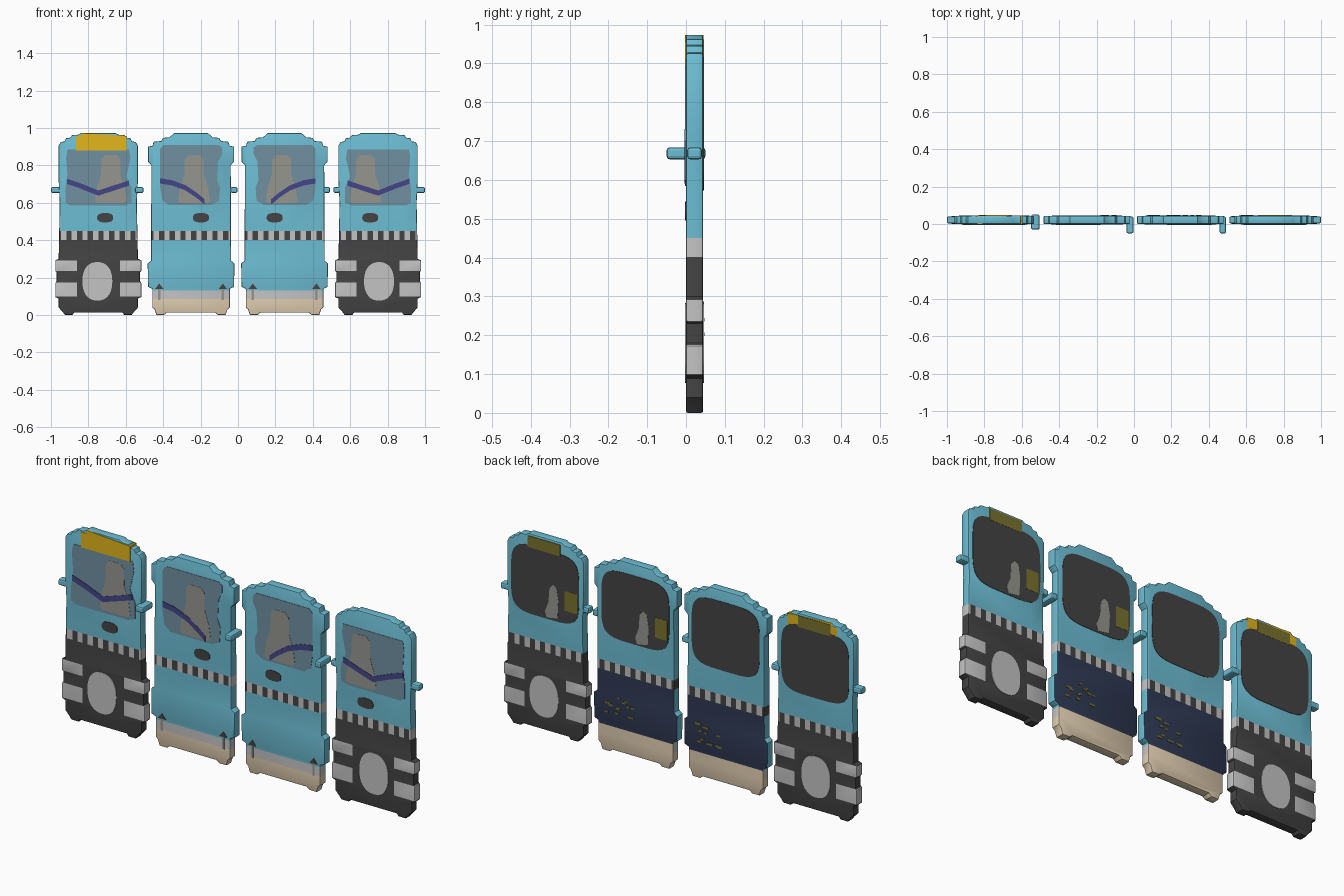
import bpy, bmesh, math, random
from mathutils import Vector

if "Cube" in bpy.data.objects:
    bpy.data.objects.remove(bpy.data.objects["Cube"])

random.seed(4)

def srgb(r, g, b):
    f = lambda c: (c / 255 / 12.92) if c < 11 else ((c / 255 + 0.055) / 1.055) ** 2.4
    return (f(r), f(g), f(b), 1)

COLOURS = {
    "sky_blue": (108, 188, 210), "charcoal": (68, 68, 68), "light_grey": (196, 196, 196),
    "cream": (226, 207, 178), "yellow": (226, 182, 28), "wiper_indigo": (68, 70, 135),
    "glass_grey": (112, 145, 160), "navy": (46, 56, 82), "seat_grey": (150, 150, 143),
    "olive": (122, 114, 46),
}
MATS = {}
for n, c in COLOURS.items():
    MATS[n] = bpy.data.materials.new(n)
    MATS[n].diffuse_color = srgb(*c)
NAMES = list(COLOURS)
DEPTH = 0.044

def finish(bm, name, mats):
    bmesh.ops.recalc_face_normals(bm, faces=bm.faces[:])
    me = bpy.data.meshes.new(name)
    bm.to_mesh(me)
    bm.free()
    ob = bpy.data.objects.new(name, me)
    bpy.context.collection.objects.link(ob)
    for m in mats:
        me.materials.append(MATS[m])
    return ob

def prism(pts, y0, y1):
    bm = bmesh.new()
    f = bm.faces.new([bm.verts.new((x, y0, z)) for x, z in pts])
    r = bmesh.ops.extrude_face_region(bm, geom=[f])
    vs = [v for v in r["geom"] if isinstance(v, bmesh.types.BMVert)]
    bmesh.ops.translate(bm, verts=vs, vec=(0, y1 - y0, 0))
    return bm

def plate(name, pts, cx, mat, h, back=False):
    """Thin painted detail lying on the front or back skin."""
    y0, y1 = (DEPTH - 0.002, DEPTH + h) if back else (-h, 0.002)
    return finish(prism([(cx + x, z) for x, z in pts], y0, y1), name, [mat])

def oval(cx, cz, rx, rz, e=2.0, n=36):
    out = []
    for i in range(n):
        c, s = math.cos(i * math.tau / n), math.sin(i * math.tau / n)
        out.append((cx + rx * math.copysign(abs(c) ** (2 / e), c),
                    cz + rz * math.copysign(abs(s) ** (2 / e), s)))
    return out

def box(x0, x1, z0, z1):
    return [(x0, z0), (x1, z0), (x1, z1), (x0, z1)]

def ribbon(path, w):
    return [(x, z - w) for x, z in path] + [(x, z + w) for x, z in reversed(path)]

# half outlines of the two panel types
CAB = [(.13, .012), (.138, 0), (.178, 0), (.19, .016), (.212, .04), (.212, .088), (.23, .096),
       (.23, .172), (.223, .18), (.223, .23), (.23, .236), (.23, .292), (.212, .3), (.206, .6),
       (.212, .72), (.212, .905), (.20, .925), (.18, .928), (.172, .945), (.15, .948),
       (.14, .962), (.105, .964), (.092, .973)]
TAIL = [(.13, .012), (.145, 0), (.185, 0), (.195, .03), (.207, .04), (.207, .14), (.23, .15),
        (.232, .275), (.214, .29), (.212, .8), (.23, .82), (.23, .9), (.206, .905), (.2, .926),
        (.16, .93), (.15, .947), (.115, .95), (.09, .973)]

STRIPE = (.402, .45)
TOOTH = 0.0285

def colour(kind, c, n):
    x, z = c.x, c.z
    if z > STRIPE[1]:
        return "sky_blue"
    if z > STRIPE[0]:
        return "light_grey" if math.floor(x / TOOTH) % 2 else "charcoal"
    if kind == "cab":
        band = .1 < z < .175 or .235 < z < .292
        return "light_grey" if band and abs(x) > .115 else "charcoal"
    if z < .085:
        return "cream"
    if z < .13:
        return "cream" if n.y > .3 else "light_grey"
    return "navy" if n.y > .9 else "sky_blue"

def body(name, kind, cx):
    half = CAB if kind == "cab" else TAIL
    bm = prism(half + [(-x, z) for x, z in reversed(half)], 0, DEPTH)
    # soften front and back rims
    rim = [e for e in bm.edges if abs(e.verts[0].co.y - e.verts[1].co.y) < 1e-5]
    bmesh.ops.bevel(bm, geom=rim, offset=.005, segments=2, affect='EDGES', profile=.5)

    def cut(faces, co, no):
        es = {e for f in faces for e in f.edges}
        vs = {v for f in faces for v in f.verts}
        bmesh.ops.bisect_plane(bm, geom=list(faces) + list(es) + list(vs), plane_co=co, plane_no=no)

    def between(a, b):
        return [f for f in bm.faces if a < f.calc_center_median().z < b]

    levels = (.1, .175, .235, .2915) if kind == "cab" else (.085, .13)
    for z in levels + STRIPE:
        cut(bm.faces[:], (0, 0, z), (0, 0, 1))
    for k in range(-7, 8):
        cut(between(*STRIPE), (k * TOOTH, 0, 0), (1, 0, 0))
    if kind == "cab":
        for s in (-.115, .115):
            cut(between(.1, .2915), (s, 0, 0), (1, 0, 0))
    bm.normal_update()
    bmesh.ops.recalc_face_normals(bm, faces=bm.faces[:])
    for f in bm.faces:
        f.material_index = NAMES.index(colour(kind, f.calc_center_median(), f.normal))
    bmesh.ops.translate(bm, verts=bm.verts[:], vec=(cx, 0, 0))
    ob = finish(bm, name, NAMES)
    bpy.context.view_layer.objects.active = ob
    ob.select_set(True)
    bpy.ops.object.shade_smooth_by_angle(angle=math.radians(35))
    ob.select_set(False)

def side_mirror(name, x0, x1, y0, y1):
    bm = prism(box(x0, x1, .653, .684), y0, y1)
    bmesh.ops.bevel(bm, geom=bm.edges[:], offset=.008, segments=2, affect='EDGES', profile=.5)
    finish(bm, name, ["sky_blue"])

# panel: kind, centre x, handedness, seat x, badge x
PANELS = [("cab", -.747, 1, .067, .037), ("tail", -.251, 1, .016, .053),
          ("tail", .249, -1, .016, .053), ("cab", .749, -1, .067, .042)]

for i, (kind, _, m, seat, badge) in enumerate(PANELS):
    cx = (-.747, -.251, .249, .749)[i]
    p = f"panel_{i + 1}_"
    body(p + "body", kind, cx)
    flip = lambda pts: [(m * x, z) for x, z in pts]

    # front window, seat, wiper and oval badge
    if kind == "cab":
        win = [(-.165, .885), (.165, .885), (.172, .84), (.15, .74), (.178, .68), (.178, .6),
               (.14, .585), (-.15, .585), (-.176, .6), (-.176, .67), (-.165, .75), (-.172, .84)]
        wip = [(-.168, .715), (-.1, .692), (0, .652), (.08, .678), (.163, .705)]
    else:
        win = [(-.145, .91), (.145, .91), (.165, .895), (.165, .86), (.145, .82), (.14, .72),
               (.155, .68), (.15, .61), (.11, .588), (-.12, .588), (-.155, .615), (-.165, .68),
               (-.165, .89)]
        wip = [(-.165, .717), (-.1, .706), (-.03, .68), (.03, .64), (.072, .605)]
    plate(p + "front_window", flip(win), cx, "glass_grey", .002)
    bell = [(.03, .855), (.05, .835), (.052, .75), (.075, .68), (.085, .61), (.07, .598)]
    bell = bell + [(-x, z) for x, z in reversed(bell)]
    plate(p + "front_seat", [(m * seat + x, z) for x, z in bell], cx, "seat_grey", .003)
    plate(p + "wiper", flip(ribbon(wip, .014)), cx, "wiper_indigo", .0045)
    plate(p + "badge", oval(m * badge, .52, .043, .025, 2.6), cx, "charcoal", .003)

    # back window
    plate(p + "back_window", oval(0, .745, .188, .172, 4.5, 48), cx, "charcoal", .002, True)
    if m < 0:
        seat_back = [(-.07, .59), (-.01, .58), (0, .61), (-.02, .66), (-.025, .73), (-.045, .752),
                     (-.065, .74), (-.075, .68)]
        plate(p + "back_seat", seat_back, cx, "seat_grey", .003, True)
        plate(p + "back_notice", box(-.178, -.11, .64, .74), cx, "olive", .003, True)

    if kind == "cab":
        # round grille on both sides, destination sign on the back
        for back in (False, True):
            plate(p + ("back" if back else "front") + "_disc",
                  oval(.005 * -m, .18, .08, .103, 2.3), cx, "light_grey", .003, back)
        plate(p + "back_sign", box(-.085, .095, .905, .962), cx, "olive", .003, True)
    else:
        # little lamp marks at the lower front corners
        for s in (-1, 1):
            for k, pts in enumerate(([(-.022, .14), (.022, .14), (0, .168)], box(-.006, .006, .08, .14))):
                plate(f"{p}lamp_mark_{s}_{k}", [(s * .17 + x, z) for x, z in pts], cx,
                      "seat_grey" if k else "charcoal", .002)
        # yellow flecks on the navy back
        for k in range(12):
            x, z = random.uniform(.0, .15), random.uniform(.17, .29)
            w = random.uniform(.012, .035)
            plate(f"{p}fleck_{k}", box(x, x + w, z, z + .009), cx, "olive", .002 + k * .0001, True)

# bright sign on the first panel, front and top edge
sign = [(-.12, .88), (.152, .88), (.152, .957), (-.09, .973), (-.09, .958), (-.12, .955)]
finish(prism([(-.747 + x, z) for x, z in sign], -.003, DEPTH + .001), "destination_sign", ["yellow"])

# side mirrors
side_mirror("mirror_1_left", -1.0, -.945, .003, .041)
side_mirror("mirror_1_right", -.55, -.505, -.03, .05)
side_mirror("mirror_2_right", -.04, -.003, -.05, .04)
side_mirror("mirror_3_right", .458, .492, -.05, .04)
side_mirror("mirror_4_left", .51, .56, .003, .041)
side_mirror("mirror_4_right", .945, 1.0, .003, .041)

for m in bpy.data.materials:
    if m.users and not m.is_grease_pencil:
        m.use_nodes = True
        m.node_tree.nodes["Principled BSDF"].inputs["Base Color"].default_value = m.diffuse_color
